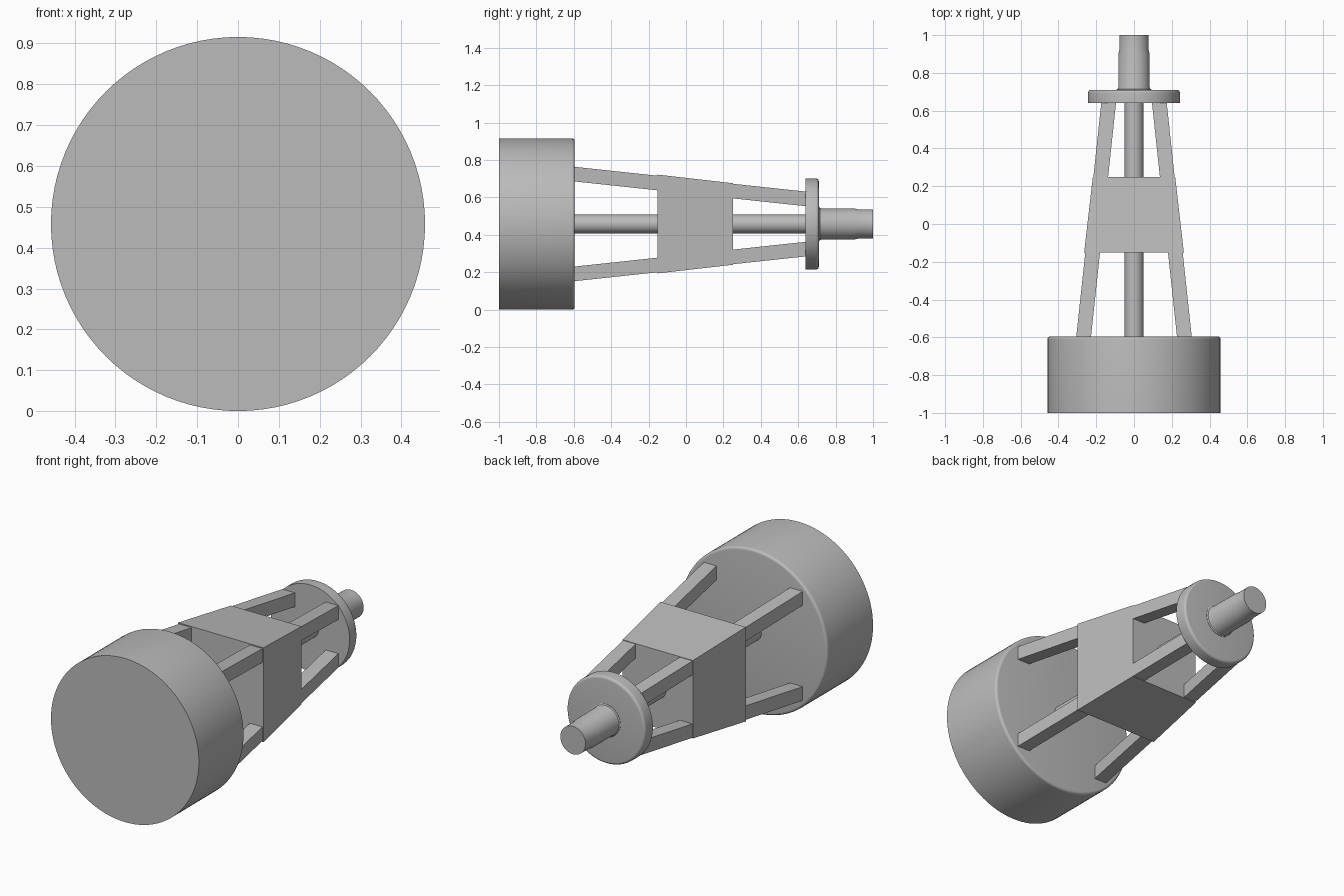
import bpy
import bmesh
import math
from mathutils import Vector

cube = bpy.data.objects.get("Cube")
if cube:
    bpy.data.objects.remove(cube, do_unlink=True)

AXIS_Z = 0.458   # height of the long axis

grey = bpy.data.materials.new("plain grey")
grey.use_nodes = True
grey.diffuse_color = (0.5, 0.5, 0.5, 1)
grey.node_tree.nodes["Principled BSDF"].inputs["Base Color"].default_value = (0.5, 0.5, 0.5, 1)


def finish(name, bm, smooth=False):
    bmesh.ops.recalc_face_normals(bm, faces=bm.faces)
    mesh = bpy.data.meshes.new(name)
    bm.to_mesh(mesh)
    bm.free()
    mesh.materials.append(grey)
    obj = bpy.data.objects.new(name, mesh)
    obj.location.z = AXIS_Z
    bpy.context.collection.objects.link(obj)
    if smooth:
        bpy.ops.object.select_all(action="DESELECT")
        obj.select_set(True)
        bpy.context.view_layer.objects.active = obj
        bpy.ops.object.shade_smooth_by_angle(angle=math.radians(35))
    return obj


def turned(name, profile, sides=96):
    """Solid of revolution about y from (radius, y) points, capped at both ends."""
    bm = bmesh.new()
    rings = []
    for r, y in profile:
        angles = [2 * math.pi * i / sides for i in range(sides)]
        rings.append([bm.verts.new((r * math.cos(a), y, r * math.sin(a))) for a in angles])
    for a, b in zip(rings, rings[1:]):
        for i in range(sides):
            j = (i + 1) % sides
            bm.faces.new((a[i], a[j], b[j], b[i]))
    bm.faces.new(rings[0])
    bm.faces.new(rings[-1])
    return finish(name, bm, True)


def rounded(r, y0, y1, bevel):
    """Disc profile with its rear edge rounded."""
    arc = [math.pi / 2 * k / 5 for k in range(6)]
    return [(r, y0)] + [(r - bevel + bevel * math.cos(t), y1 - bevel + bevel * math.sin(t)) for t in arc]


def tapered(name, front, rear):
    """Box between two rectangles, each (y, x0, x1, z0, z1)."""
    bm = bmesh.new()
    loops = []
    for y, x0, x1, z0, z1 in (front, rear):
        corners = ((x0, z0), (x1, z0), (x1, z1), (x0, z1))
        loops.append([bm.verts.new(Vector((x, y, z))) for x, z in corners])
    a, b = loops
    bm.faces.new(a)
    bm.faces.new(b)
    for i in range(4):
        j = (i + 1) % 4
        bm.faces.new((a[i], a[j], b[j], b[i]))
    return finish(name, bm)


# Turned parts along the axis
turned("base_drum", rounded(0.458, -1.0, -0.595, 0.015))
turned("centre_rod", [(0.05, -0.6), (0.05, 0.65)], 48)
turned("end_flange", rounded(0.243, 0.64, 0.71, 0.015))
turned("end_shaft", [(0.092, 0.705), (0.092, 0.712), (0.086, 0.716), (0.083, 0.724),
                     (0.083, 0.9), (0.078, 0.92), (0.078, 1.0)], 64)

# Four square legs converging toward the flange
Y0, Y1, WIDTH = -0.6, 0.645, 0.078


def leg_end(y, sx, sz):
    outer = 0.306 - 0.107 * (y - Y0)
    xs = sorted((sx * outer, sx * (outer - WIDTH)))
    zs = sorted((sz * outer, sz * (outer - WIDTH)))
    return (y, *xs, *zs)


for sx, side in ((1, "left"), (-1, "right")):
    for sz, level in ((1, "upper"), (-1, "lower")):
        tapered(f"{level}_{side}_leg", leg_end(Y0, sx, sz), leg_end(Y1, sx, sz))

# Tapered block around the middle of the legs
f, r = 0.264, 0.218
tapered("middle_block", (-0.152, -f, f, -f, f), (0.25, -r, r, -r, r))
